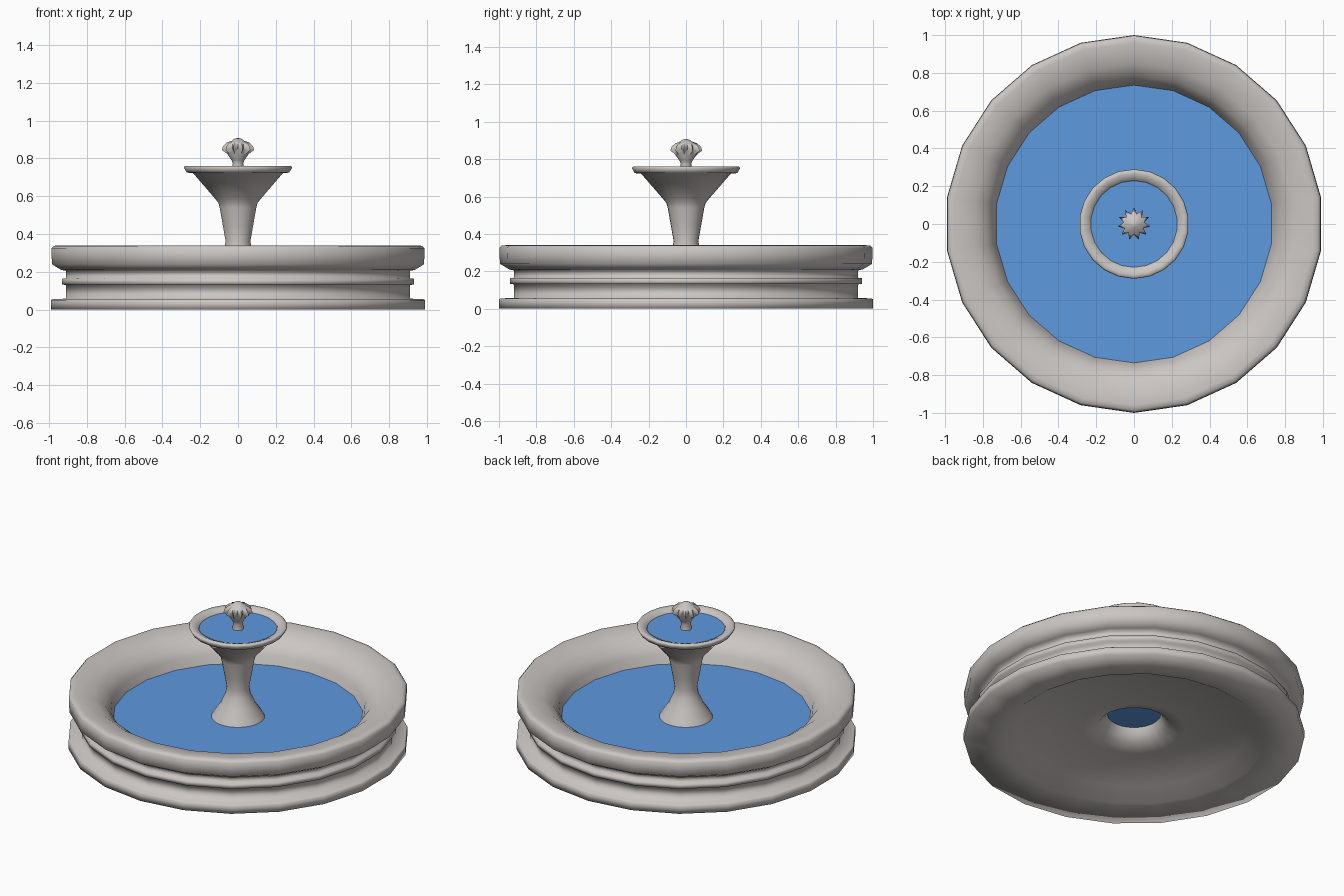
import bpy, bmesh, math

SIDES = 22

def material(name, rgb):
    m = bpy.data.materials.new(name)
    m.diffuse_color = (*rgb, 1)
    return m

stone = material("warm_grey_stone", (0.60, 0.565, 0.54))
water = material("blue_water", (0.11, 0.32, 0.74))

def lathe(name, profile, mat, angle=180):
    """Spin a profile of (r, z) or (r_even, z_even, r_odd, z_odd) points."""
    bm = bmesh.new()
    rings = []
    for p in profile:
        if p[0] == 0:
            rings.append([bm.verts.new((0, 0, p[1]))] * SIDES)
            continue
        ring = []
        for i in range(SIDES):
            r, z = p[2:] if len(p) == 4 and i % 2 else p[:2]
            a = math.pi / 2 + 2 * math.pi * i / SIDES
            ring.append(bm.verts.new((r * math.cos(a), r * math.sin(a), z)))
        rings.append(ring)
    for a, b in zip(rings, rings[1:]):
        for i in range(SIDES):
            j = (i + 1) % SIDES
            vs = list(dict.fromkeys((a[i], a[j], b[j], b[i])))
            bm.faces.new(vs)
    me = bpy.data.meshes.new(name)
    bm.to_mesh(me)
    bm.free()
    me.materials.append(mat)
    ob = bpy.data.objects.new(name, me)
    bpy.context.collection.objects.link(ob)
    bpy.ops.object.select_all(action='DESELECT')
    ob.select_set(True)
    bpy.context.view_layer.objects.active = ob
    bpy.ops.object.shade_smooth_by_angle(angle=math.radians(angle))
    return ob

# Basin: flat foot with raised floor, stepped outside, rounded rim, inner wall
lathe("basin", [
    (0.158, 0.165), (0.172, 0.135), (0.21, 0.09), (0.30, 0.068),
    (0.67, 0.062), (0.766, 0.0), (1.0, 0.0),
    (1.0, 0.05), (0.992, 0.055), (0.92, 0.058),
    (0.92, 0.13), (0.94, 0.133), (0.94, 0.163), (0.92, 0.166),
    (0.92, 0.205), (0.945, 0.21), (0.995, 0.24), (0.998, 0.325),
    (0.985, 0.337), (0.96, 0.34), (0.85, 0.32), (0.785, 0.275),
    (0.75, 0.225), (0.735, 0.165), (0.68, 0.065)], stone)

# Column flaring into the upper bowl
lathe("column_and_bowl", [
    (0.158, 0.165), (0.145, 0.19), (0.105, 0.25), (0.075, 0.315),
    (0.066, 0.36), (0.08, 0.44), (0.098, 0.54), (0.105, 0.565),
    (0.125, 0.59), (0.24, 0.722), (0.274, 0.725),
    (0.290, 0.752), (0.284, 0.76), (0.265, 0.76), (0.235, 0.748),
    (0.226, 0.73)], stone)

# Water surfaces
lathe("pool_water", [(0.736, 0.167), (0, 0.167)], water)
lathe("bowl_water", [(0.23, 0.737), (0, 0.737)], water)

# Fluted finial with a scalloped cap
lathe("finial", [
    (0.034, 0.735), (0.028, 0.775), (0.034, 0.79), (0.056, 0.822),
    (0.068, 0.832, 0.052, 0.845), (0.087, 0.845, 0.056, 0.858),
    (0.080, 0.866, 0.056, 0.868), (0.060, 0.884, 0.050, 0.882),
    (0.033, 0.893), (0.018, 0.905), (0, 0.908)], stone, 50)
